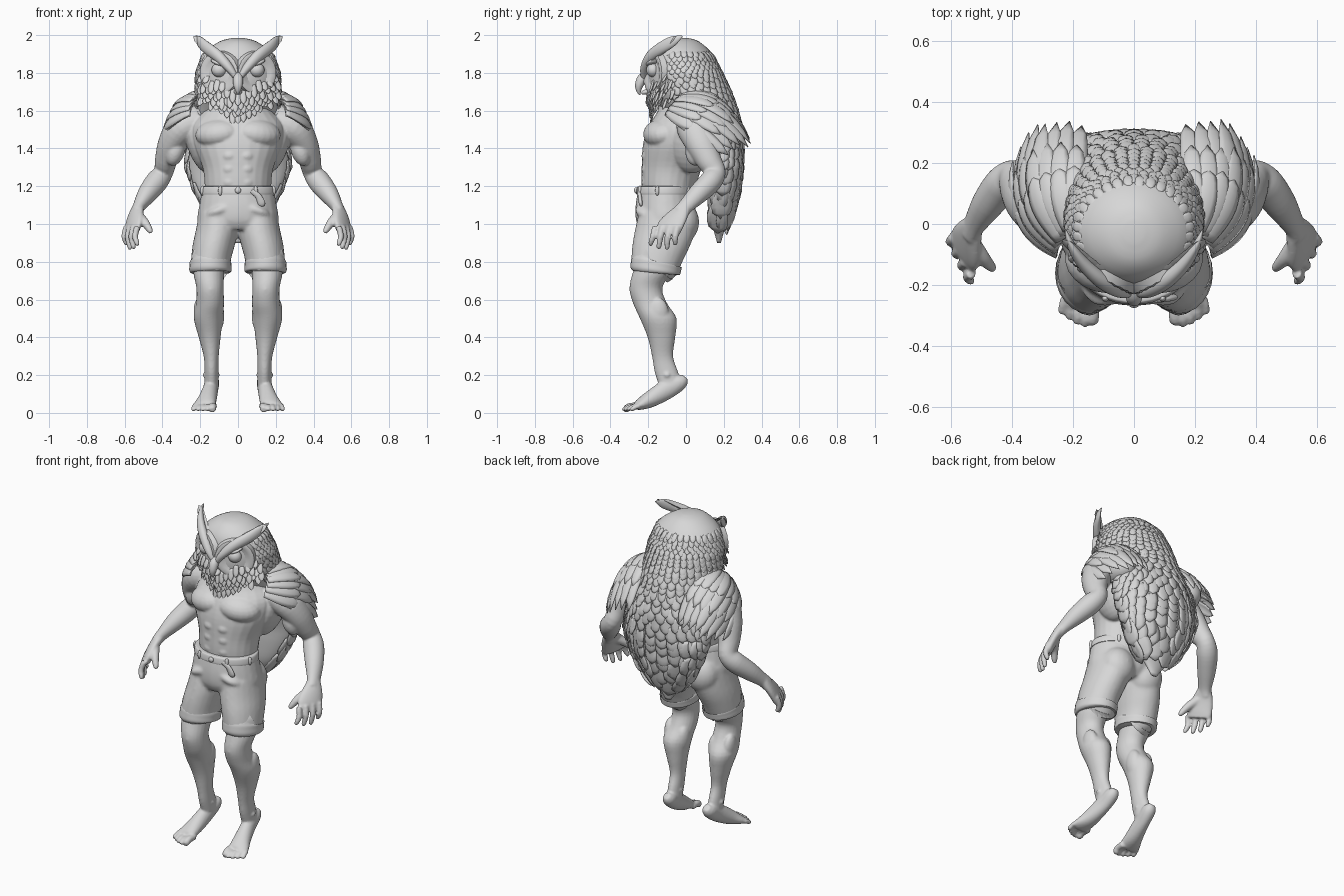
import bpy, bmesh, math, random
from mathutils import Vector, Matrix, Euler

random.seed(4)
if "Cube" in bpy.data.objects:
    bpy.data.objects.remove(bpy.data.objects["Cube"])

grey = bpy.data.materials.new("clay_grey")
grey.use_nodes = True
clay = (0.68, 0.68, 0.68, 1)
grey.diffuse_color = clay
grey.node_tree.nodes["Principled BSDF"].inputs["Base Color"].default_value = clay
SIDES = (1, -1)


def finish(name, bm, remesh=0, solid=0, angle=40):
    bmesh.ops.recalc_face_normals(bm, faces=bm.faces)
    mesh = bpy.data.meshes.new(name)
    bm.to_mesh(mesh)
    bm.free()
    mesh.materials.append(grey)
    obj = bpy.data.objects.new(name, mesh)
    bpy.context.collection.objects.link(obj)
    bpy.ops.object.select_all(action="DESELECT")
    bpy.context.view_layer.objects.active = obj
    obj.select_set(True)
    bpy.ops.object.shade_smooth_by_angle(angle=math.radians(angle))
    if remesh:
        m = obj.modifiers.new("merge", "REMESH")
        m.mode, m.voxel_size, m.use_smooth_shade = "VOXEL", remesh, True
        m = obj.modifiers.new("soften", "SMOOTH")
        m.factor, m.iterations = 0.5, 5
    if solid:
        obj.modifiers.new("thickness", "SOLIDIFY").thickness = solid


def spline(rows, steps=4):
    out = []
    for i in range(len(rows) - 1):
        quad = (rows[max(i - 1, 0)], rows[i], rows[i + 1], rows[min(i + 2, len(rows) - 1)])
        for k in range(steps):
            t = k / steps
            out.append([b + t / 2 * (c - a + t * (2 * a - 5 * b + 4 * c - d + t * (3 * (b - c) + d - a)))
                        for a, b, c, d in zip(*quad)])
    return out + [list(rows[-1])]


def loft(bm, rows, ref=None, s=1, sides=24):
    """Rows are x, y, z and two radii; rings lie flat unless a reference axis is given."""
    rows = spline([(r[0] * s, *r[1:]) for r in rows])
    pts = [Vector(r[:3]) for r in rows]
    rings = []
    for i, r in enumerate(rows):
        u, v = Vector((1, 0, 0)), Vector((0, 1, 0))
        if ref:
            t = (pts[min(i + 1, len(pts) - 1)] - pts[max(i - 1, 0)]).normalized()
            u = t.cross(Vector((ref[0] * s, *ref[1:]))).normalized()
            v = u.cross(t)
        ring = []
        for k in range(sides):
            a = math.tau * k / sides
            ring.append(bm.verts.new(pts[i] + u * r[3] * math.cos(a) + v * r[4] * math.sin(a)))
        if rings:
            for k in range(sides):
                j = (k + 1) % sides
                bm.faces.new((rings[-1][k], rings[-1][j], ring[j], ring[k]))
        rings.append(ring)
    bm.faces.new(rings[0])
    bm.faces.new(rings[-1])


def ball(bm, x, y, z, size, turn=(0, 0, 0), s=1):
    rot = Euler((turn[0], turn[1] * s, turn[2] * s)).to_matrix().to_4x4()
    bmesh.ops.create_uvsphere(bm, u_segments=20, v_segments=12, radius=1, matrix=Matrix.Translation(
        (x * s, y, z)) @ rot @ Matrix.Diagonal((*size, 1)))


def feather(bm, path, normals, width):
    """Domed leaf along a path, with a rounded tip."""
    last, n = None, len(path) - 1
    for i, (p, normal) in enumerate(zip(path, normals)):
        t = i / n
        along = path[min(i + 1, n)] - path[max(i - 1, 0)]
        side = along.cross(normal).normalized()
        w = width * ((0.6 + 0.4 * math.sin(2.4 * t)) * math.sqrt(1 - t ** 4) + 0.03)
        row = [bm.verts.new(p + side * w * k + normal * w * 0.25 * (1 - k * k)) for k in (-1, -0.5, 0, 0.5, 1)]
        if last:
            for k in range(4):
                bm.faces.new((last[k], last[k + 1], row[k + 1], row[k]))
        last = row


# Body: torso, muscles, arms, hands, legs and feet merged into one skin
Y, Z, PALM = (0, 1, 0), (0, 0, 1), (.45, .9, 0)
bm = bmesh.new()
loft(bm, [(0, -.09, 1.08, .17, .13), (0, -.09, 1.2, .176, .146), (0, -.075, 1.3, .188, .16),
          (0, -.04, 1.42, .235, .188), (0, -.02, 1.52, .24, .178), (0, 0, 1.6, .18, .15), (0, 0, 1.7, .12, .13)])
for s in SIDES:
    ball(bm, .105, -.13, 1.48, (.125, .095, .075), (.25, .1, .3), s)
    for z in (1.36, 1.29, 1.22):
        ball(bm, .043, -.19, z, (.048, .046, .04), s=s)
    ball(bm, .2, .03, 1.41, (.065, .11, .15), (0, .35, 0), s)
    loft(bm, [(.2, .05, 1.54, .08, .09), (.29, .05, 1.51, .09, .1), (.35, .08, 1.43, .073, .085),
              (.38, .12, 1.34, .06, .068), (.395, .155, 1.275, .052, .055), (.43, .13, 1.225, .06, .06),
              (.48, .065, 1.16, .052, .054), (.522, 0, 1.095, .034, .042), (.54, -.03, 1.06, .029, .044)], Y, s)
    ball(bm, .33, .05, 1.39, (.05, .055, .085), (0, -.3, 0), s)
    loft(bm, [(.528, -.005, 1.09, .03, .038), (.545, -.045, 1.04, .028, .062),
              (.555, -.085, .985, .027, .076), (.56, -.1, .95, .02, .068)], PALM, s)
    for k in range(4):
        x, y, drop = .59 - .019 * k, -.045 - .039 * k, (.022, 0, .003, .02)[k]
        loft(bm, [(x, y, .985, .017, .018), (x + .012, y - .012, .935, .016, .017),
                  (x + .002, y - .012 - .004 * k, .88 + drop, .014, .014),
                  (x - .004, y - .012 - .004 * k, .865 + drop, .009, .009)], Y, s, 12)
    loft(bm, [(.53, -.06, 1.045, .028, .028), (.495, -.11, 1.01, .024, .024), (.468, -.14, .97, .017, .017),
              (.46, -.148, .952, .01, .01)], Y, s, 12)
    loft(bm, [(.15, -.13, .9, .085, .1), (.155, -.18, .75, .082, .1), (.148, -.212, .66, .072, .087),
              (.148, -.19, .58, .074, .09), (.157, -.147, .5, .077, .097), (.15, -.13, .4, .058, .073),
              (.142, -.124, .3, .04, .056), (.14, -.105, .22, .037, .062), (.14, -.085, .15, .038, .06)], s=s)
    ball(bm, .145, -.255, .655, (.042, .045, .055), s=s)
    ball(bm, .115, -.135, .5, (.042, .055, .09), (0, -.1, 0), s)
    ball(bm, .198, -.145, .52, (.036, .055, .09), (0, .1, 0), s)
    ball(bm, .142, -.1, .2, (.046, .028, .024), s=s)
    loft(bm, [(.137, -.005, .19, .02, .02), (.137, -.03, .165, .038, .042), (.145, -.1, .125, .04, .052),
              (.162, -.19, .072, .05, .044), (.178, -.25, .042, .06, .028), (.18, -.268, .035, .054, .018)], Z, s)
    for k in range(5):
        x, tip = .13 + .025 * k, (-.324, -.332, -.324, -.308, -.29)[k]
        r = .02 if k == 0 else .0128
        loft(bm, [(x, -.245, .035, r, r), (x + .003, tip + .03, .034, r, r), (x + .006, tip + .005, .02, r, r),
                  (x + .006, tip - .006, .016, r * .6, r * .6)], Z, s, 12)
finish("body", bm, remesh=.0065)

# Shorts with cuffs, waistband, button, belt loops and a strap
bm = bmesh.new()
loft(bm, [(0, -.112, 1.2, .187, .138), (0, -.11, 1.1, .205, .157), (0, -.105, 1.02, .215, .16), (0, -.11, .97, .18, .13)])
for s in SIDES:
    loft(bm, [(.105, -.1, 1.06, .1, .15), (.11, -.11, .97, .113, .16), (.128, -.13, .89, .112, .154),
              (.143, -.152, .81, .106, .138), (.147, -.165, .75, .105, .125)], s=s)
    ball(bm, .1, -.02, 1.01, (.1, .09, .11), s=s)
    ball(bm, .1, -.21, 1.07, (.075, .06, .03), (0, .35, .2), s)
finish("shorts", bm, remesh=.01)
bm = bmesh.new()
for s in SIDES:
    loft(bm, [(.145, -.154, .8, .1, .125), (.145, -.155, .797, .11, .135), (.146, -.159, .775, .111, .135),
              (.147, -.163, .751, .111, .132), (.147, -.164, .743, .1, .12)], Y, s)
finish("short_cuffs", bm)
bm = bmesh.new()
loft(bm, [(0, -.112, 1.155, .19, .143), (0, -.112, 1.16, .198, .152), (0, -.112, 1.195, .193, .147),
          (0, -.112, 1.2, .18, .135)], sides=40)
finish("waistband", bm)
bm = bmesh.new()
ball(bm, 0, -.265, 1.178, (.016, .01, .016))
loft(bm, [(.07, -.25, 1.175, .012, .008), (.105, -.245, 1.15, .016, .01), (.125, -.24, 1.11, .02, .01),
          (.13, -.235, 1.095, .01, .006)], Y)
for s in SIDES:
    for a in (.5, 1.3, 2.5):
        ball(bm, .196 * math.sin(a), -.112 - .15 * math.cos(a), 1.177, (.011, .011, .026), s=s)
finish("button_loops_and_strap", bm)

# Plumage mass: head running into the back cape, as z, half width, front, back
PLUMAGE = [(1.985, .03, -.06, .01), (1.965, .1, -.13, .07), (1.9, .185, -.185, .14), (1.8, .22, -.2, .19),
           (1.7, .222, -.19, .235), (1.6, .22, -.12, .27), (1.47, .265, .02, .298), (1.3, .27, .1, .292),
           (1.17, .22, .11, .275), (1.05, .145, .12, .24), (.97, .07, .145, .205), (.9, .02, .165, .185)]
bm = bmesh.new()
loft(bm, [(0, (f + b) / 2, z, w, (b - f) / 2) for z, w, f, b in PLUMAGE], sides=48)
finish("head_and_cape", bm, angle=80)


def section(z):
    for top, low in zip(PLUMAGE, PLUMAGE[1:]):
        if z >= low[0]:
            break
    t = min(max((top[0] - z) / (top[0] - low[0]), 0), 1)
    return [a + (b - a) * t for a, b in zip(top[1:], low[1:])]


def surface(z, a, lift=0):
    w, f, b = section(z)
    return Vector(((w + lift) * math.sin(a), (f + b) / 2 + ((b - f) / 2 + lift) * math.cos(a), z))


# Overlapping scale feathers, growing larger down the back
bm = bmesh.new()
z, odd = 1.92, 0
while z > 1.05:
    size = .045 + .11 * max(0, 1.86 - z) / .8
    reach = 2.0 if z > 1.66 else 1.75
    count = max(2, int(section(z)[0] * reach * 2 / (size * .68)))
    for k in range(count + odd):
        a = reach * (2 * (k + .5 * (1 - odd)) / count - 1)
        zz = z + random.uniform(-.15, .15) * size
        path = [surface(max(zz - size * t / 5, .9), a, .001 + .14 * size * (t / 5) ** 2) for t in range(6)]
        feather(bm, path, [Vector((math.sin(a), math.cos(a), .1)).normalized()] * 6, size * .4)
    z, odd = z - size * .45, 1 - odd
finish("scale_feathers", bm, solid=.004, angle=60)

# Ragged ruff under the face
bm = bmesh.new()
for row in range(5):
    for k in range(-7, 8):
        x = (k + .5 * (row % 2)) * .027
        base = 1.6 + .45 * abs(x) + .026 * row + random.uniform(-.012, .012)
        drop = random.uniform(.013, .018) - .03 * abs(x)
        w, f, b = section(max(base, 1.68))
        y = (f + b) / 2 - (b - f) / 2 * math.sqrt(max(0, 1 - (x / w) ** 2))
        path = [Vector((x * (1 + .02 * t), y - .003 - .004 * t + (4 - row) * .002, base - drop * t)) for t in range(6)]
        feather(bm, path, [Vector((x * 3, -1, 0)).normalized()] * 6, .018)
finish("ruff", bm, solid=.004, angle=60)

# Shoulder mantles: long feathers sweeping from chest to back, in three layers
bm = bmesh.new()
for s in SIDES:
    ball(bm, .235, .12, 1.53, (.1, .15, .095), (-.35, .45, -.2), s)
finish("mantle_base", bm)
bm = bmesh.new()
for s in SIDES:
    heart = Vector((.18, .1, 1.42))
    for layer, strands in ((0, 8), (1, 7), (2, 7)):
        for k in range(strands):
            t = k / (strands - 1)
            swell = math.sin(math.pi * t)
            start = Vector((.19, 0, 1.69)).lerp(Vector((.25, -.09, 1.59)), t) + Vector((.015, 0, .01)) * swell
            mid = Vector((.21, .2, 1.72)).lerp(Vector((.43, .02, 1.53)), t) + Vector((.05, .03, .06)) * swell
            end = Vector((.17, .32, 1.46)).lerp(Vector((.39, .21, 1.375)), t) + Vector((.02, .06, .01)) * swell
            reach = (1, .76, .52)[layer] + random.uniform(-.03, .03)
            path, normals = [], []
            for i in range(10):
                q = reach * i / 9
                p = start * (1 - q) ** 2 + mid * 2 * q * (1 - q) + end * q * q
                out = (p - heart).normalized()
                p += out * (.005 * layer + .005 * (i / 9) ** 2 + .003 * (k % 2))
                path.append(Vector((p.x * s, p.y, p.z)))
                normals.append(Vector((out.x * s, out.y, out.z)))
            feather(bm, path, normals, .041)
finish("mantle_feathers", bm, solid=.005, angle=60)

# Face: dished discs, eyes, lids, brow tufts and beak
bm = bmesh.new()
for s in SIDES:
    centre, out = Vector((.1 * s, -.175, 1.8)), Vector((.5 * s, -1, 0)).normalized()
    side = out.cross(Vector(Z))
    last = None
    for r, depth in ((.02, -.012), (.05, -.008), (.08, .002), (.1, .008), (.112, .003), (.118, -.03)):
        ring = []
        for k in range(40):
            a = math.tau * k / 40
            ripple = .0025 * (k % 2) * r * 10
            ring.append(bm.verts.new(centre + out * (depth + ripple) + side * r * math.cos(a) + Vector(Z) * r * math.sin(a)))
        if last:
            for k in range(40):
                bm.faces.new((last[k - 1], last[k], ring[k], ring[k - 1]))
        last = ring
finish("face_discs", bm)
bm = bmesh.new()
for s in SIDES:
    ball(bm, .1, -.174, 1.815, (.04, .036, .038), s=s)
    ball(bm, .1, -.174, 1.852, (.048, .036, .014), (0, -.35, .4), s)
finish("eyes_and_lids", bm)
bm = bmesh.new()
for s in SIDES:
    loft(bm, [(.005, -.225, 1.765, .012, .012), (.045, -.218, 1.825, .024, .022), (.105, -.186, 1.888, .026, .03),
              (.165, -.13, 1.932, .022, .032), (.205, -.07, 1.968, .014, .027), (.224, -.02, 1.994, .003, .004)], Z, s)
    for k in range(5):
        t = k / 4
        root = Vector(((.05 + .11 * t) * s, -.2 + .09 * t, 1.86 + .08 * t))
        step = Vector((.015 * s, .012, .011))
        feather(bm, [root + step * i for i in range(6)], [Vector((.3 * s, -.7, .6)).normalized()] * 6, .024)
finish("brow_tufts", bm)
bm = bmesh.new()
loft(bm, [(0, -.205, 1.8, .016, .014), (0, -.232, 1.77, .026, .026), (0, -.248, 1.735, .024, .022),
          (0, -.25, 1.705, .014, .013), (0, -.243, 1.683, .003, .003)], Y)
ball(bm, 0, -.21, 1.7, (.022, .028, .014), (.3, 0, 0))
finish("beak", bm)
